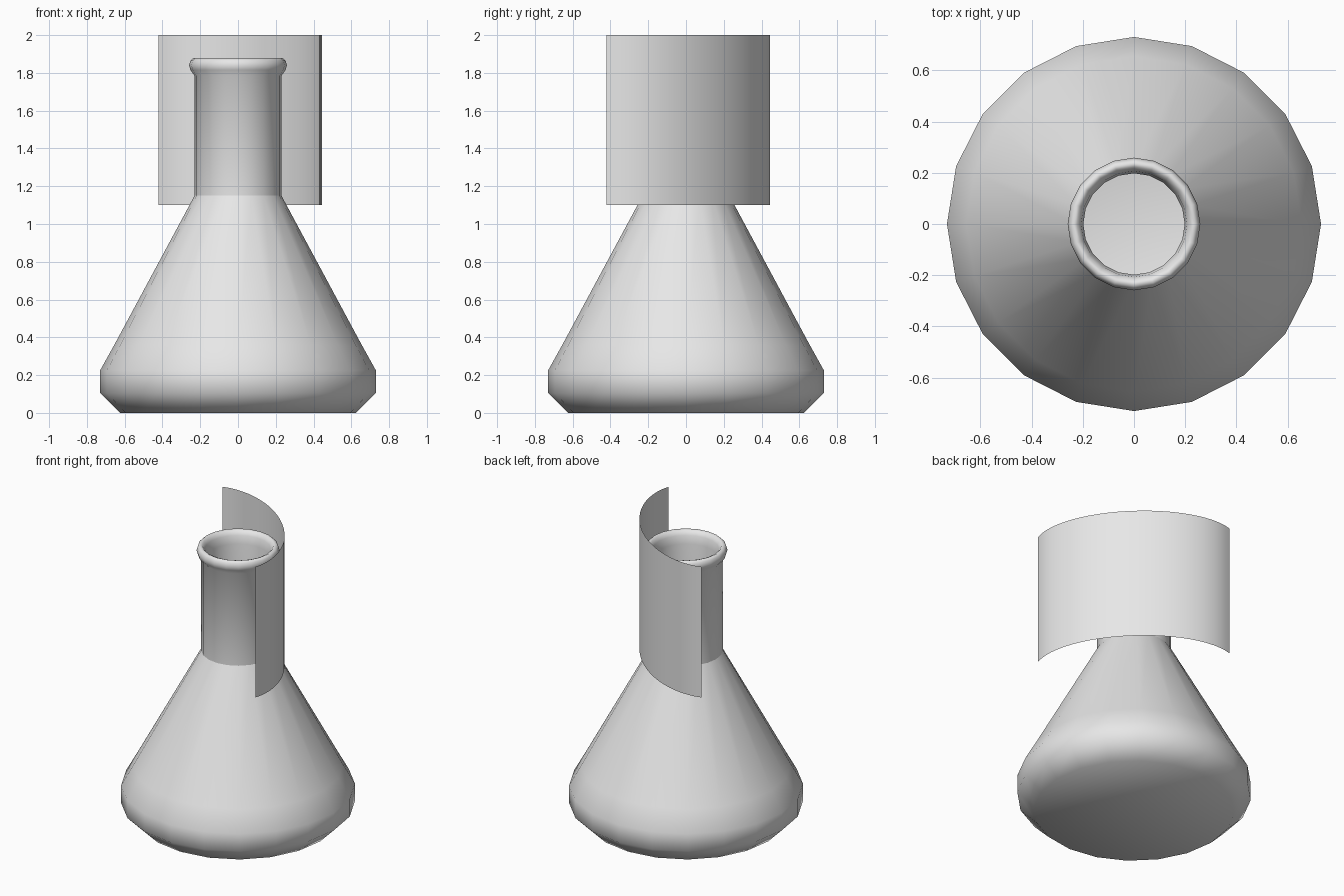
import bpy
import bmesh
import math

cube = bpy.data.objects.get("Cube")
if cube:
    bpy.data.objects.remove(cube, do_unlink=True)

SIDES = 20

# One plain light grey for everything
grey = bpy.data.materials.new("light_grey")
grey.use_nodes = True
grey.diffuse_color = (0.8, 0.8, 0.8, 1)
grey.node_tree.nodes["Principled BSDF"].inputs["Base Color"].default_value = (0.8, 0.8, 0.8, 1)


def finish(name, bm):
    """Turn a bmesh into a smooth-shaded object."""
    for f in bm.faces:
        f.smooth = True
    mesh = bpy.data.meshes.new(name)
    bm.to_mesh(mesh)
    bm.free()
    mesh.materials.append(grey)
    obj = bpy.data.objects.new(name, mesh)
    bpy.context.collection.objects.link(obj)
    return obj


def lathe(name, profile):
    """Revolve (radius, height) points, listed bottom to top on the outside."""
    bm = bmesh.new()
    rings = []
    for r, z in profile:
        if r == 0:
            rings.append([bm.verts.new((0, 0, z))] * SIDES)
        else:
            angles = [2 * math.pi * i / SIDES for i in range(SIDES)]
            rings.append([bm.verts.new((r * math.cos(a), r * math.sin(a), z)) for a in angles])
    for low, high in zip(rings, rings[1:]):
        for i in range(SIDES):
            j = (i + 1) % SIDES
            corners = [low[i], low[j], high[j], high[i]]
            bm.faces.new(list(dict.fromkeys(corners)))
    return finish(name, bm)


# Conical body with a chamfered foot
lathe("flask_body", [(0, 0), (0.625, 0), (0.73, 0.105), (0.73, 0.225),
                     (0.655, 0.36), (0.23, 1.15)])

# Straight neck, rolled lip and inner wall
lathe("flask_neck", [(0.23, 1.15), (0.23, 1.785), (0.252, 1.815), (0.259, 1.84),
                     (0.252, 1.865), (0.238, 1.878), (0.222, 1.872),
                     (0.207, 1.845), (0.198, 1.79), (0.198, 1.15)])

# Thin curved sheet wrapped around one diagonal side of the neck
STEPS = 24
END = math.radians(72)
LONG, SHORT = 0.631, 0.396
bm = bmesh.new()
columns = []
for i in range(STEPS + 1):
    t = -END + 2 * END * i / STEPS
    out = SHORT * (math.cos(t) - math.cos(END)) + 0.006
    along = LONG * math.sin(t)
    x = (out - along) / math.sqrt(2)
    y = (out + along) / math.sqrt(2)
    columns.append([bm.verts.new((x, y, z)) for z in (1.10, 2.0)])
for a, b in zip(columns, columns[1:]):
    bm.faces.new((a[0], b[0], b[1], a[1]))
finish("curved_label_sheet", bm)
